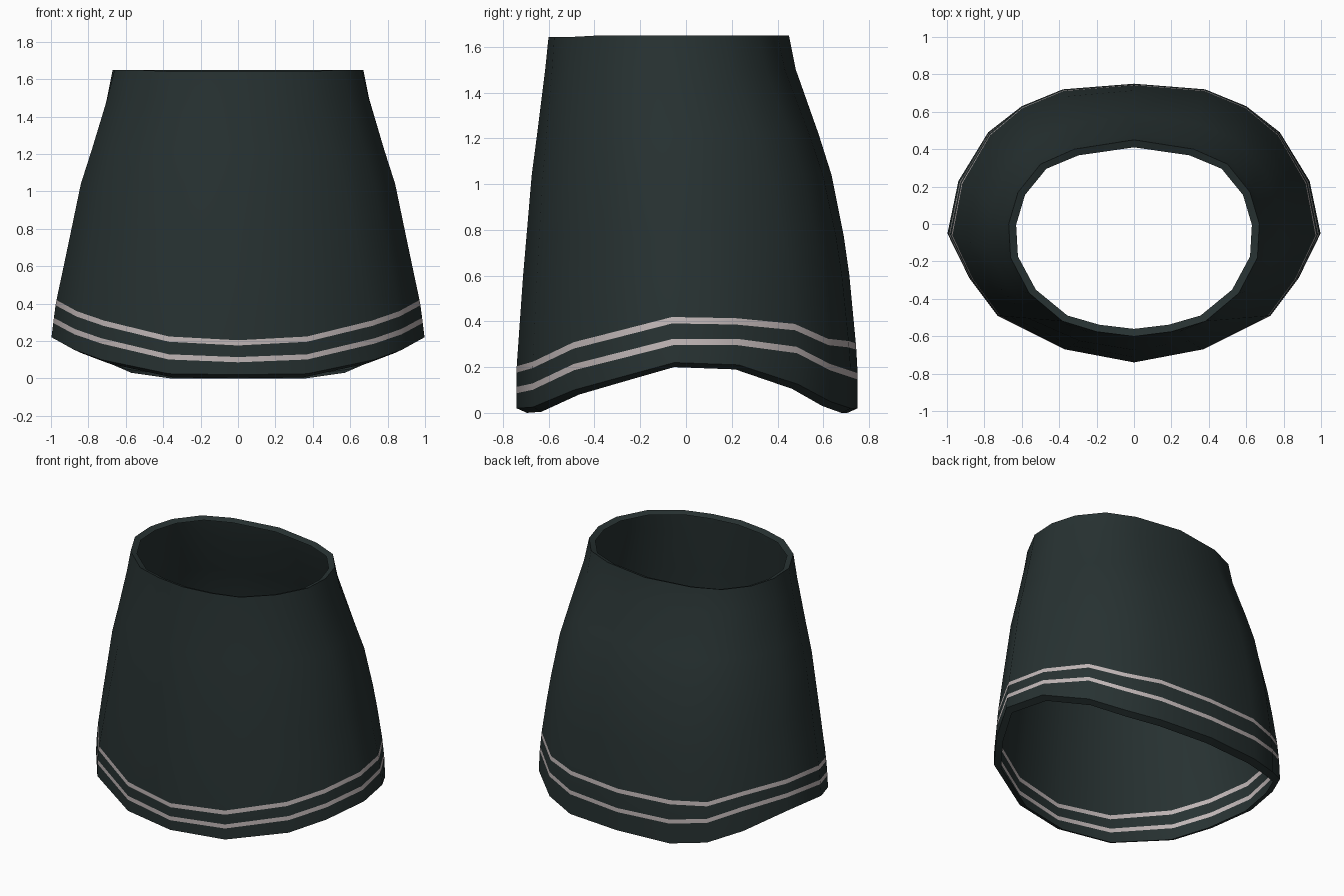
import bpy
import bmesh
import math

cube = bpy.data.objects.get("Cube")
if cube:
    bpy.data.objects.remove(cube, do_unlink=True)


def material(name, rgb):
    m = bpy.data.materials.new(name)
    m.use_nodes = True
    m.diffuse_color = (*rgb, 1)
    bsdf = m.node_tree.nodes["Principled BSDF"]
    bsdf.inputs["Base Color"].default_value = (*rgb, 1)
    bsdf.inputs["Roughness"].default_value = 0.9
    return m


cloth = material("dark green cloth", (0.02, 0.031, 0.031))
trim = material("pale stripe", (0.52, 0.46, 0.46))

# Half outline from back to front:
# hem x, y, z, waist x, y, lower and upper stripe height above the hem
HALF = [
    (0, .75, .02, 0, .45, .14, .27),
    (.38, .72, .02, .32, .40, .15, .28),
    (.60, .63, .05, .50, .32, .15, .26),
    (.78, .49, .125, .62, .17, .15, .25),
    (.94, .23, .21, .67, 0, .10, .19),
    (1, -.05, .22, .66, -.18, .09, .185),
    (.88, -.29, .155, .56, -.37, .095, .19),
    (.73, -.49, .10, .38, -.52, .10, .195),
    (.37, -.67, .025, .20, -.575, .09, .185),
    (0, -.74, .02, 0, -.60, .08, .17),
]
columns = HALF + [(-c[0], c[1], c[2], -c[3], *c[4:]) for c in HALF[-2:0:-1]]

# How far the cloth has drawn in towards the waist at each height
HEIGHTS = [0, .2, .4, .6, .77, 1.04, 1.22, 1.5, 1.65]
SIDE_TAPER = [0, 0, .075, .2, .305, .47, .64, .89, 1]
BACK_TAPER = [0, 0, .05, .12, .2, .38, .57, .9, 1]


def sample(table, z):
    for i in range(len(HEIGHTS) - 1):
        if z <= HEIGHTS[i + 1]:
            t = (z - HEIGHTS[i]) / (HEIGHTS[i + 1] - HEIGHTS[i])
            return table[i] + t * (table[i + 1] - table[i])
    return 1


def column_points(col):
    hx, hy, hz, wx, wy, low, high = col
    half = 0.014
    top = 1.65 if wy > -.5 else 1.642
    levels = [hz] + [hz + s + d for s in (low, high) for d in (-half, half)]
    levels += HEIGHTS[3:-1] + [top]
    pts = []
    for z in levels:
        side, back = sample(SIDE_TAPER, z), sample(BACK_TAPER, z)
        fy = back if hy > 0 else side
        pts.append((hx + (wx - hx) * side, hy + (wy - hy) * fy, z))

    # Narrow turned-in edges at hem and waist
    def turned(p, width, drop):
        cy = p[1] + .07
        r = math.hypot(p[0], cy)
        k = 1 - width / r
        return (p[0] * k, cy * k - .07, p[2] - drop)

    return [turned(pts[0], .045, .02)] + pts + [turned(pts[-1], .04, .015)]


# Skirt surface, with the two stripes as their own bands of faces
bm = bmesh.new()
grid = [[bm.verts.new(p) for p in column_points(c)] for c in columns]
for i, a in enumerate(grid):
    b = grid[(i + 1) % len(grid)]
    for j in range(len(a) - 1):
        f = bm.faces.new((b[j], a[j], a[j + 1], b[j + 1]))
        f.material_index = 1 if j in (2, 4) else 0
        f.smooth = True
bm.normal_update()
mesh = bpy.data.meshes.new("skirt")
bm.to_mesh(mesh)
bm.free()
mesh.materials.append(cloth)
mesh.materials.append(trim)
skirt = bpy.data.objects.new("skirt", mesh)
bpy.context.collection.objects.link(skirt)

bpy.ops.object.select_all(action='DESELECT')
skirt.select_set(True)
bpy.context.view_layer.objects.active = skirt
bpy.ops.object.shade_smooth_by_angle(angle=math.radians(50))
